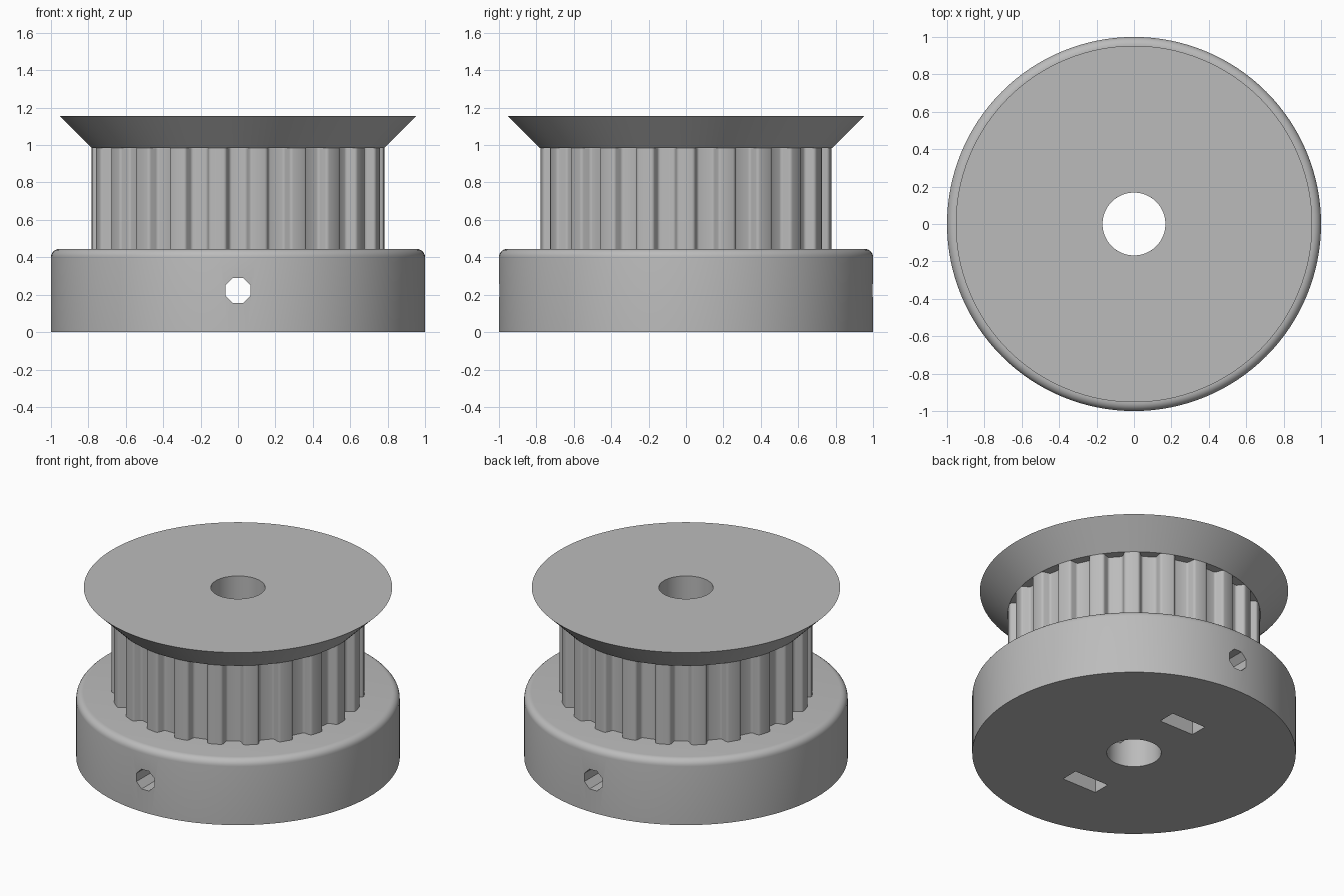
import bpy, bmesh, math
from mathutils import Matrix, Vector

if "Cube" in bpy.data.objects:
    bpy.data.objects.remove(bpy.data.objects["Cube"], do_unlink=True)

BORE = 0.168
TEETH = 22
RIM = 0.782          # outer radius of the toothed drum
BASE_TOP = 0.445
DRUM_TOP = 0.985
TOP = 1.155

grey = bpy.data.materials.new("plain grey")
grey.use_nodes = True
colour = (0.5, 0.5, 0.5, 1)
grey.diffuse_color = colour
grey.node_tree.nodes["Principled BSDF"].inputs["Base Color"].default_value = colour


def add_object(name, bm):
    bmesh.ops.recalc_face_normals(bm, faces=bm.faces)
    mesh = bpy.data.meshes.new(name)
    bm.to_mesh(mesh)
    bm.free()
    mesh.materials.append(grey)
    obj = bpy.data.objects.new(name, mesh)
    bpy.context.collection.objects.link(obj)
    return obj


def bridge(bm, rings):
    """Join a closed cycle of equal vertex rings into a hollow solid."""
    for a, b in zip(rings, rings[1:] + rings[:1]):
        for i in range(len(a)):
            j = (i + 1) % len(a)
            bm.faces.new((a[i], a[j], b[j], b[i]))


def lathe(name, profile, steps=128):
    bm = bmesh.new()
    angles = [math.tau * i / steps for i in range(steps)]
    bridge(bm, [[bm.verts.new((r * math.cos(a), r * math.sin(a), z)) for a in angles]
                for r, z in profile])
    return add_object(name, bm)


def activate(obj):
    bpy.ops.object.select_all(action='DESELECT')
    obj.select_set(True)
    bpy.context.view_layer.objects.active = obj


def cut(obj, cutter):
    mod = obj.modifiers.new("cut", 'BOOLEAN')
    mod.operation = 'DIFFERENCE'
    mod.solver = 'EXACT'
    mod.object = cutter
    activate(obj)
    bpy.ops.object.modifier_apply(modifier=mod.name)
    bpy.data.objects.remove(cutter, do_unlink=True)


def prism(name, sides, radius, depth, y, z, turn):
    """Prism lying along the y axis."""
    bm = bmesh.new()
    matrix = (Matrix.Translation((0, y, z)) @ Matrix.Rotation(math.pi / 2, 4, 'X')
              @ Matrix.Rotation(turn, 4, 'Z'))
    bmesh.ops.create_cone(bm, cap_ends=True, segments=sides, radius1=radius,
                          radius2=radius, depth=depth, matrix=matrix)
    return add_object(name, bm)


# Base hub with a rounded upper edge
fillet = 0.045
rounded = [(1 - fillet + fillet * math.cos(a), BASE_TOP - fillet + fillet * math.sin(a))
           for a in (math.pi / 2 * i / 6 for i in range(7))]
base = lathe("base_hub", [(BORE, 0), (1, 0)] + rounded + [(BORE, BASE_TOP)])

# Screw hole straight through, and a captive nut slot on each side
screw_z = BASE_TOP / 2
cut(base, prism("screw_cutter", 8, 0.073, 2.4, 0, screw_z, math.pi / 8))
for side in (-1, 1):
    y = side * 0.467
    cut(base, prism("nut_cutter", 6, 0.15, 0.12, y, screw_z, math.pi / 6))
    bm = bmesh.new()
    bmesh.ops.create_cube(bm, size=1, matrix=Matrix.Translation((0, y, 0.06))
                          @ Matrix.Diagonal((0.26, 0.12, 0.325, 1)))
    cut(base, add_object("slot_cutter", bm))

# Toothed drum: half of one groove as (offset from its centre, depth)
half = [(0.079, 0), (0.071, 0.002), (0.064, 0.006), (0.06, 0.012),
        (0.049, 0.042), (0.045, 0.049), (0.039, 0.053), (0.033, 0.0545)]
groove = [(-w, d) for w, d in half] + [(w, d) for w, d in reversed(half)]
outline = []
for tooth in range(TEETH):
    spin = Matrix.Rotation(math.tau * tooth / TEETH, 3, 'Z')
    for w, d in groove:
        rise = math.sqrt(RIM ** 2 - w ** 2) if d == 0 else RIM - 0.003 - d
        outline.append(spin @ Vector((w, -rise, 0)))
    outline.append(spin @ Matrix.Rotation(math.pi / TEETH, 3, 'Z') @ Vector((0, -RIM, 0)))

bm = bmesh.new()
inner = [p.normalized() * BORE for p in outline]
bridge(bm, [[bm.verts.new((p.x, p.y, z)) for p in loop]
            for loop, z in ((inner, BASE_TOP), (outline, BASE_TOP),
                            (outline, DRUM_TOP), (inner, DRUM_TOP))])
drum = add_object("toothed_drum", bm)

# Flared retaining flange
flange = lathe("top_flange", [(BORE, DRUM_TOP), (RIM, DRUM_TOP), (0.953, TOP), (BORE, TOP)])

for obj in (base, drum, flange):
    activate(obj)
    bpy.ops.object.shade_smooth_by_angle(angle=math.radians(30))
